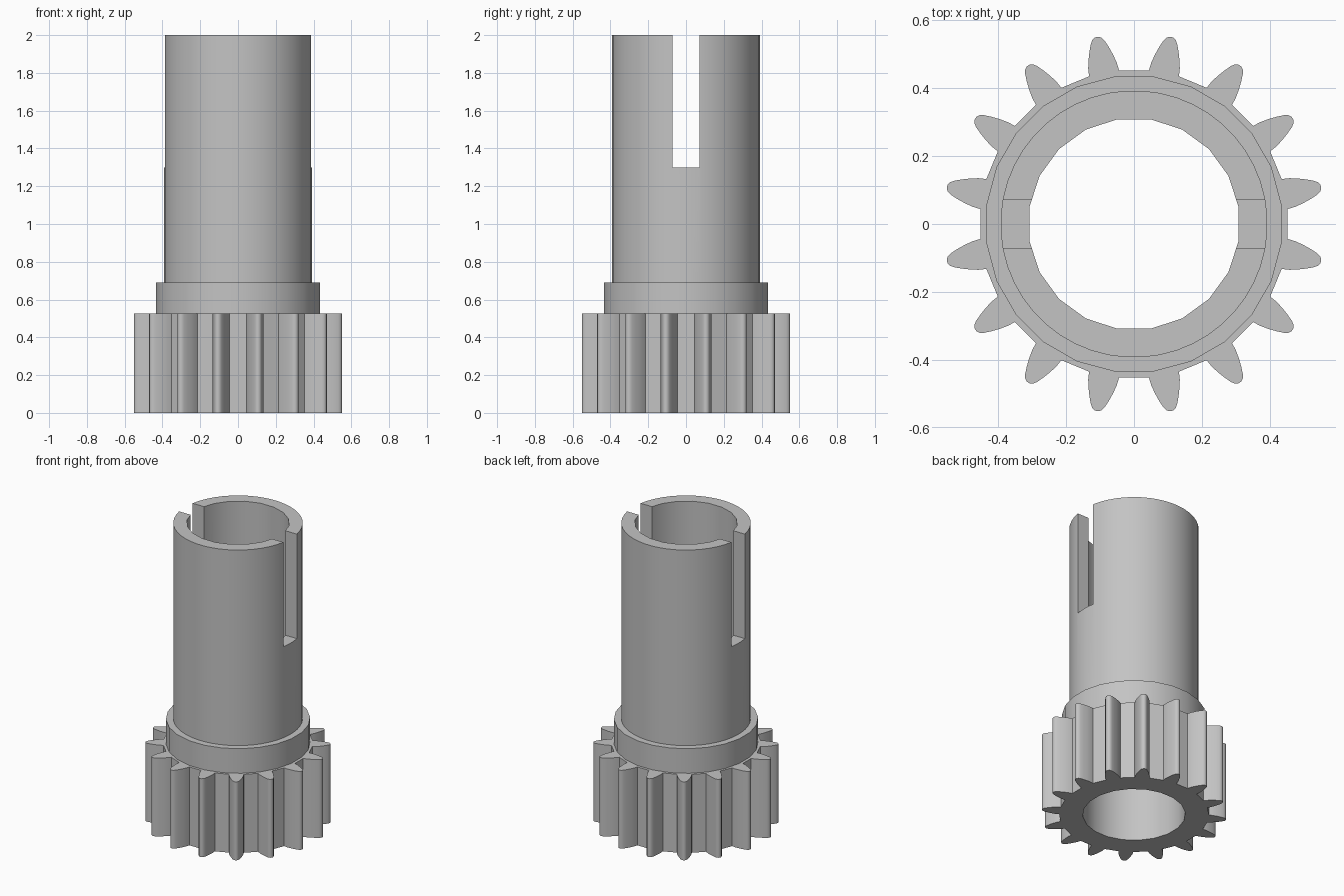
import bpy, bmesh, math
from mathutils import Vector, Matrix

cube = bpy.data.objects.get("Cube")
if cube:
    bpy.data.objects.remove(cube, do_unlink=True)

TEETH = 16
GEAR_TOP, COLLAR_TOP, HEIGHT = 0.525, 0.69, 2.0
BORE_R, SLOT_FLOOR, SLOT_W = 0.312, 1.3, 0.142

grey = bpy.data.materials.new("plain grey")
grey.use_nodes = True
colour = (0.55, 0.55, 0.55, 1)
grey.diffuse_color = colour
grey.node_tree.nodes["Principled BSDF"].inputs["Base Color"].default_value = colour


def circle(radius, sides):
    """Polygon with a flat side towards +x."""
    step = 2 * math.pi / sides
    return [Vector((radius * math.cos((i + 0.5) * step),
                    radius * math.sin((i + 0.5) * step))) for i in range(sides)]


def extrude_outline(name, outline, bottom, top):
    """Solid prism from a closed outline."""
    bm = bmesh.new()
    face = bm.faces.new([bm.verts.new((p.x, p.y, bottom)) for p in outline])
    lifted = bmesh.ops.extrude_face_region(bm, geom=[face], use_keep_orig=True)["geom"]
    bmesh.ops.translate(bm, vec=(0, 0, top - bottom),
                        verts=[v for v in lifted if isinstance(v, bmesh.types.BMVert)])
    bmesh.ops.recalc_face_normals(bm, faces=bm.faces)
    mesh = bpy.data.meshes.new(name)
    bm.to_mesh(mesh)
    bm.free()
    obj = bpy.data.objects.new(name, mesh)
    bpy.context.collection.objects.link(obj)
    mesh.materials.append(grey)
    return obj


def cut(obj, cutter):
    bpy.ops.object.select_all(action="DESELECT")
    bpy.context.view_layer.objects.active = obj
    obj.select_set(True)
    mod = obj.modifiers.new("cut", "BOOLEAN")
    mod.operation, mod.solver, mod.object = "DIFFERENCE", "EXACT", cutter
    bpy.ops.object.modifier_apply(modifier=mod.name)


# Gear outline: one rounded tooth flank, mirrored and repeated
flank = [(0.452, 0.045), (0.475, 0.043), (0.50, 0.037), (0.525, 0.029),
         (0.545, 0.021), (0.556, 0.014), (0.561, 0.005)]
tooth = [Vector((r, -w)) for r, w in flank] + [Vector((r, w)) for r, w in reversed(flank)]
gear_outline = []
for i in range(TEETH):
    turn = Matrix.Rotation((i + 0.5) * 2 * math.pi / TEETH, 2)
    gear_outline += [turn @ p for p in tooth]

gear = extrude_outline("gear", gear_outline, 0, GEAR_TOP)
collar = extrude_outline("collar", circle(0.438, 24), GEAR_TOP, COLLAR_TOP)
sleeve = extrude_outline("sleeve", circle(0.393, 48), COLLAR_TOP, HEIGHT)

# Through bore, and the slot across both sides of the sleeve
bore = extrude_outline("bore_cutter", circle(BORE_R, 20), -0.1, HEIGHT + 0.1)
half = SLOT_W / 2
slot_outline = [Vector(p) for p in ((-1, -half), (1, -half), (1, half), (-1, half))]
slot = extrude_outline("slot_cutter", slot_outline, SLOT_FLOOR, HEIGHT + 0.1)

for part in (gear, collar, sleeve):
    cut(part, bore)
cut(sleeve, slot)
for cutter in (bore, slot):
    bpy.data.objects.remove(cutter, do_unlink=True)

# Smooth round walls, crisp edges
for part in (gear, collar, sleeve):
    bpy.ops.object.select_all(action="DESELECT")
    bpy.context.view_layer.objects.active = part
    part.select_set(True)
    bpy.ops.object.shade_smooth_by_angle(angle=math.radians(30))
